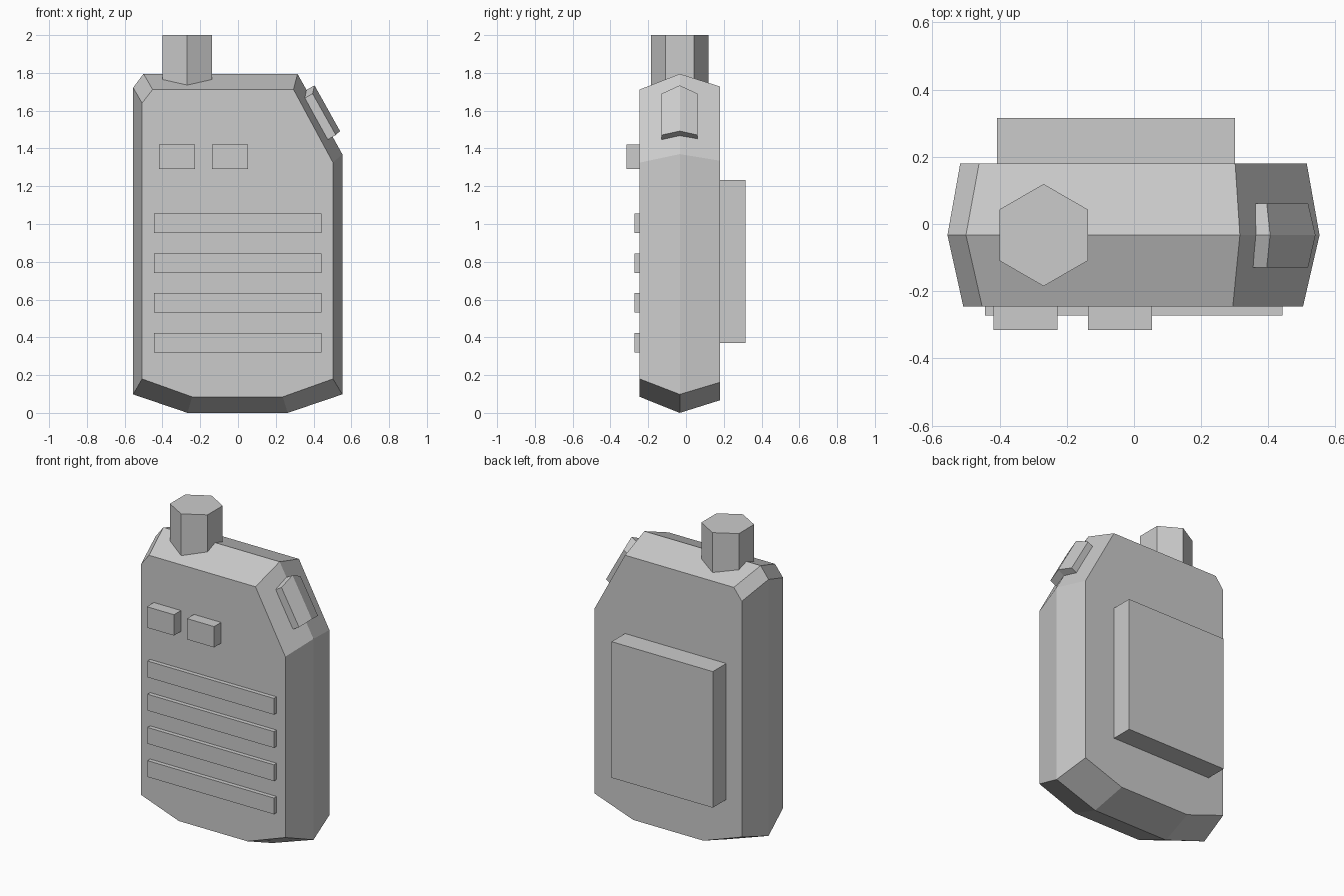
import bpy, bmesh, math

if "Cube" in bpy.data.objects:
    bpy.data.objects.remove(bpy.data.objects["Cube"])

RIDGE = -0.033  # depth of the widest outline of the shell


def finish(name, bm):
    bmesh.ops.recalc_face_normals(bm, faces=bm.faces[:])
    mesh = bpy.data.meshes.new(name)
    bm.to_mesh(mesh)
    bm.free()
    obj = bpy.data.objects.new(name, mesh)
    bpy.context.collection.objects.link(obj)
    return obj


def loft(name, sections):
    """Skin a list of (y, [(x, z), ...]) outlines and cap both ends."""
    bm = bmesh.new()
    rings = [[bm.verts.new((x, y, z)) for x, z in pts] for y, pts in sections]
    n = len(rings[0])
    for a, b in zip(rings, rings[1:]):
        for i in range(n):
            j = (i + 1) % n
            bm.faces.new((a[i], a[j], b[j], b[i]))
    bm.faces.new(rings[0])
    bm.faces.new(rings[-1])
    return finish(name, bm)


def box(name, x, y, z):
    corners = [(x[0], z[0]), (x[1], z[0]), (x[1], z[1]), (x[0], z[1])]
    return loft(name, [(y[0], corners), (y[1], corners)])


# Shell: front, ridge and back outlines
front = [(-0.508, 0.18), (-0.243, 0.085), (0.237, 0.085), (0.503, 0.18),
         (0.503, 1.325), (0.294, 1.712), (-0.452, 1.712), (-0.508, 1.64)]
middle = [(-0.555, 0.098), (-0.267, 0), (0.263, 0), (0.552, 0.098),
          (0.552, 1.37), (0.315, 1.795), (-0.5, 1.795), (-0.555, 1.722)]
back = [(-0.517, 0.162), (-0.248, 0.067), (0.243, 0.067), (0.514, 0.162),
        (0.514, 1.335), (0.301, 1.728), (-0.461, 1.728), (-0.517, 1.655)]
loft("radio_body", [(-0.245, front), (RIDGE, middle), (0.18, back)])

# Antenna stub: hexagon pointing along y
bm = bmesh.new()
bmesh.ops.create_cone(bm, cap_ends=True, segments=6, radius1=0.152, radius2=0.152, depth=0.3)
if abs(max(v.co.y for v in bm.verts) - 0.152) > 0.005:
    for v in bm.verts:
        v.co.x, v.co.y = -v.co.y, v.co.x
bmesh.ops.translate(bm, verts=bm.verts[:], vec=(-0.269, RIDGE, 1.85))
finish("antenna_stub", bm)

# Battery pack on the back
box("battery_pack", (-0.408, 0.301), (0.15, 0.315), (0.37, 1.232))

# Front buttons
for i, x in enumerate((-0.418, -0.137)):
    box(f"front_button_{i + 1}", (x, x + 0.19), (-0.315, -0.22), (1.29, 1.422))

# Speaker bars
for i in range(4):
    z = 0.321 + i * 0.2103
    box(f"speaker_bar_{i + 1}", (-0.444, 0.442), (-0.272, -0.22), (z, z + 0.103))


# Side button, folded along the ridge and raised off the sloped shoulder
def key_section(top, bottom):
    dx, dz = 0.07, 0.04
    return [bottom, top, (top[0] - dx, top[1] - dz), (bottom[0] - dx, bottom[1] - dz)]


edge = key_section((0.395, 1.69), (0.518, 1.471))
loft("side_button", [(RIDGE - 0.096, edge),
                     (RIDGE, key_section((0.405, 1.734), (0.54, 1.492))),
                     (RIDGE + 0.094, edge)])
